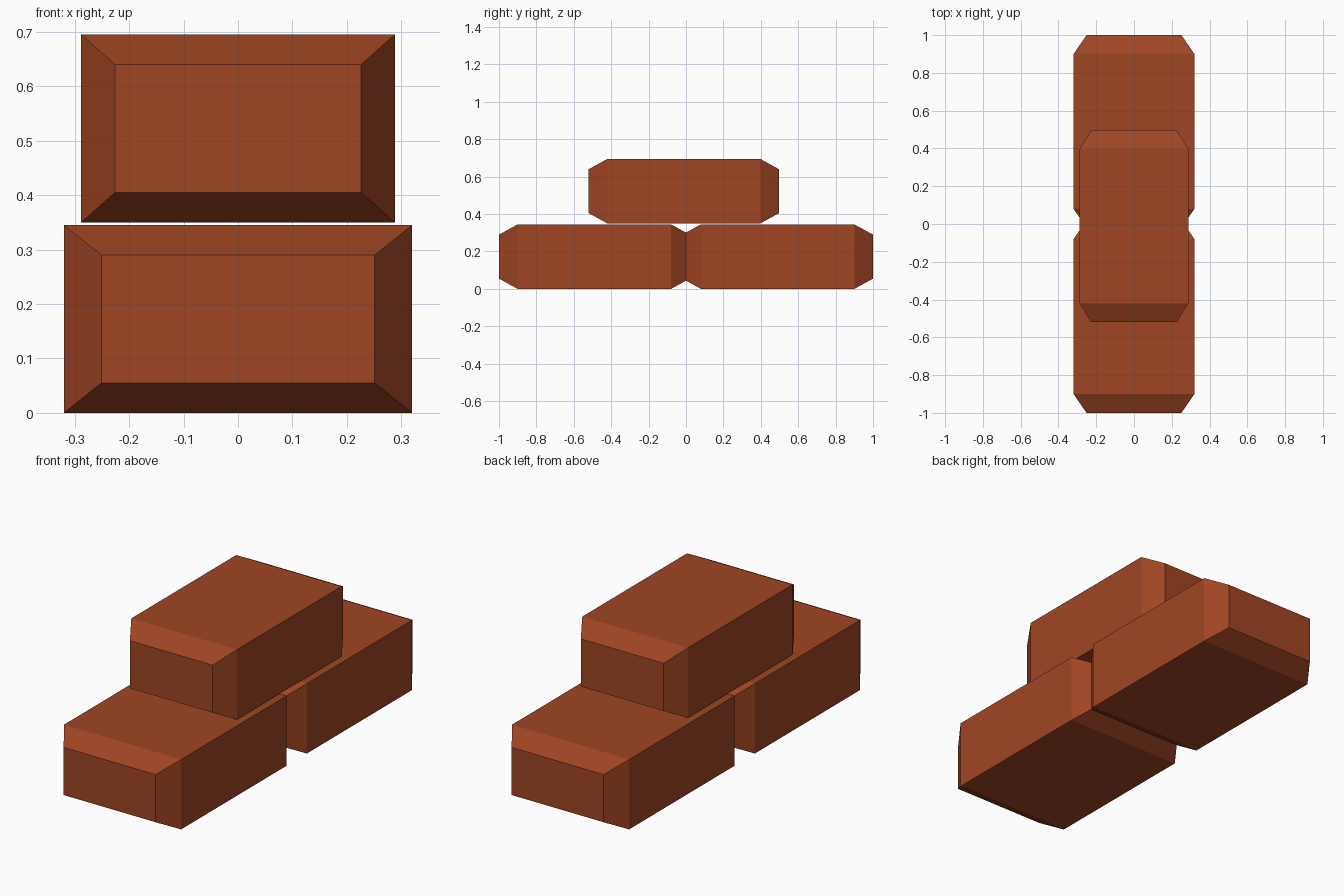
import bpy, bmesh

if "Cube" in bpy.data.objects:
    bpy.data.objects.remove(bpy.data.objects["Cube"])

clay = bpy.data.materials.new("gold_brown")
clay.diffuse_color = (0.35, 0.06, 0.017, 1)
clay.use_nodes = True
clay.node_tree.nodes["Principled BSDF"].inputs["Base Color"].default_value = clay.diffuse_color


def ingot(name, y0, y1, z0, half_w, end_w, height=0.345, inset=0.055, taper=0.1):
    """Rectangular bar along y whose two ends taper to a smaller face."""
    bm = bmesh.new()
    rings = []
    for y, w, dz in ((y0, end_w, inset), (y0 + taper, half_w, 0),
                     (y1 - taper, half_w, 0), (y1, end_w, inset)):
        lo, hi = z0 + dz, z0 + height - dz
        rings.append([bm.verts.new(p) for p in
                      ((-w, y, lo), (w, y, lo), (w, y, hi), (-w, y, hi))])
    for a, b in zip(rings, rings[1:]):
        for i in range(4):
            j = (i + 1) % 4
            bm.faces.new((a[i], a[j], b[j], b[i]))
    bm.faces.new(rings[0])
    bm.faces.new(rings[-1])
    bmesh.ops.recalc_face_normals(bm, faces=bm.faces)
    mesh = bpy.data.meshes.new(name)
    bm.to_mesh(mesh)
    bm.free()
    mesh.materials.append(clay)
    obj = bpy.data.objects.new(name, mesh)
    bpy.context.collection.objects.link(obj)


# two bars end to end, slightly overlapping at the middle
ingot("front_bar", -1.0, 0.02, 0, 0.32, 0.251)
ingot("back_bar", -0.02, 1.0, 0, 0.32, 0.251)
# narrower bar stacked across the joint
ingot("top_bar", -0.52, 0.497, 0.35, 0.288, 0.226)
